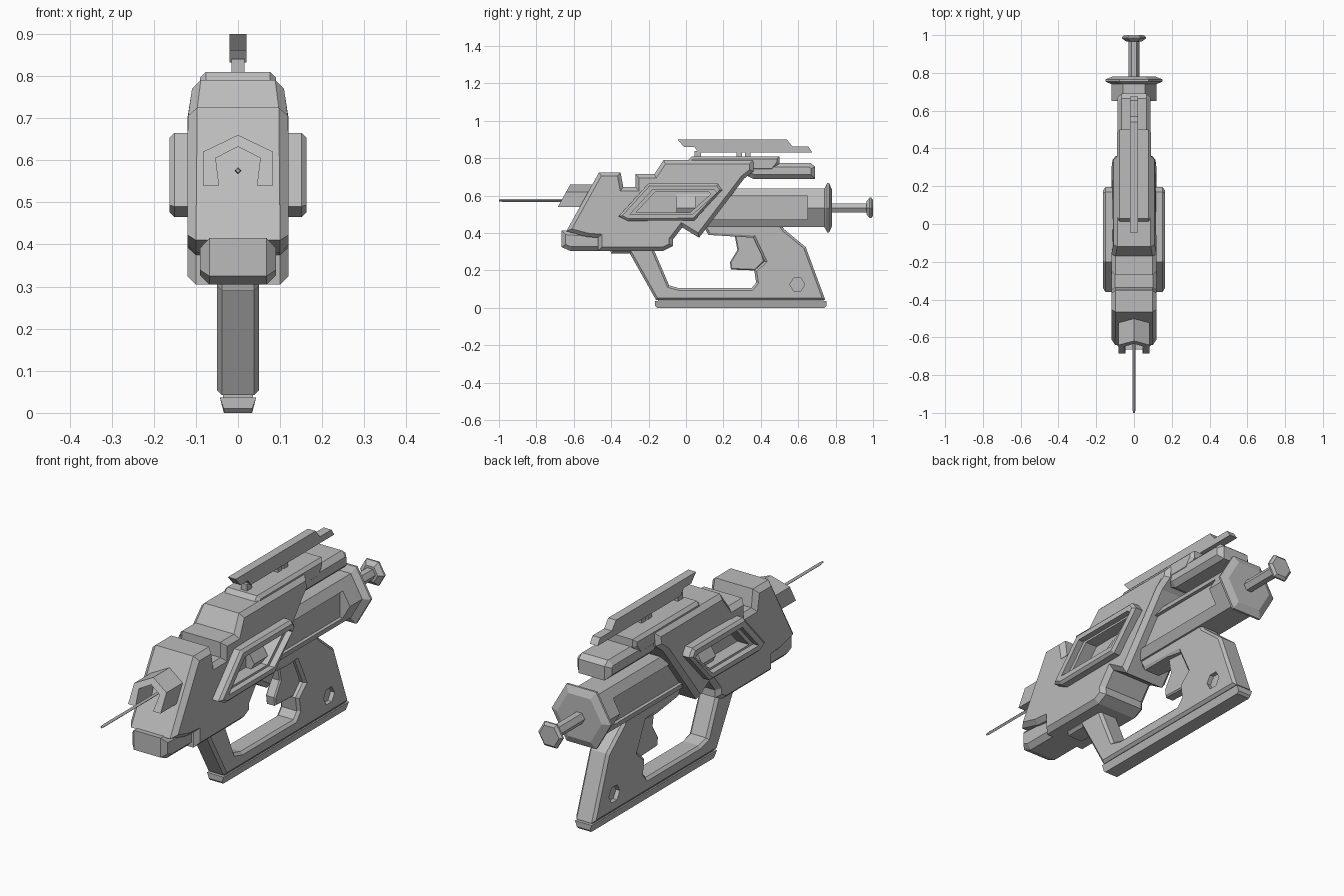
import bpy, bmesh, math
from mathutils import Vector

old = bpy.data.objects.get("Cube")
if old:
    bpy.data.objects.remove(old)

grey = bpy.data.materials.new("plain_grey")
grey.use_nodes = True
grey.diffuse_color = (0.5, 0.5, 0.5, 1)
grey.node_tree.nodes["Principled BSDF"].inputs["Base Color"].default_value = (0.5, 0.5, 0.5, 1)


def finish(name, bm):
    bmesh.ops.recalc_face_normals(bm, faces=bm.faces)
    mesh = bpy.data.meshes.new(name)
    bm.to_mesh(mesh)
    bm.free()
    mesh.materials.append(grey)
    ob = bpy.data.objects.new(name, mesh)
    bpy.context.collection.objects.link(ob)
    return ob


def prism(name, pts, x0, x1, bevel=0.0, both_caps=True):
    """Extrude a (y, z) profile from x0 to x1 and chamfer the rims."""
    bm = bmesh.new()
    face = bm.faces.new([bm.verts.new((x0, y, z)) for y, z in pts])
    ext = bmesh.ops.extrude_face_region(bm, geom=[face])["geom"]
    for v in ext:
        if isinstance(v, bmesh.types.BMVert):
            v.co.x = x1
    if bevel:
        ends = (x0, x1) if both_caps else (x1,)
        rims = [e for e in bm.edges if any(all(abs(v.co.x - x) < 1e-5 for v in e.verts) for x in ends)]
        bmesh.ops.bevel(bm, geom=rims, offset=bevel, segments=1, affect='EDGES', clamp_overlap=True)
    return finish(name, bm)


def slab(name, pts, half, bevel=0.0):
    return prism(name, pts, -half, half, bevel)


def lathe(name, rings, z, sides=6):
    """Many-sided solid along y from (y, radius) rings, corners pointing sideways."""
    bm = bmesh.new()
    loops = []
    for y, r in rings:
        loops.append([bm.verts.new((r * math.cos(k * math.tau / sides), y,
                                    z + r * math.sin(k * math.tau / sides))) for k in range(sides)])
    for a, b in zip(loops, loops[1:]):
        for k in range(sides):
            n = (k + 1) % sides
            bm.faces.new((a[k], a[n], b[n], b[k]))
    bm.faces.new(loops[0])
    bm.faces.new(loops[-1])
    return finish(name, bm)


def cut(target, cutter):
    mod = target.modifiers.new("cut", 'BOOLEAN')
    mod.operation, mod.solver, mod.object = 'DIFFERENCE', 'EXACT', cutter
    bpy.context.view_layer.update()
    ev = target.evaluated_get(bpy.context.evaluated_depsgraph_get())
    mesh = bpy.data.meshes.new_from_object(ev)
    target.modifiers.clear()
    target.data = mesh


def discard(ob):
    bpy.data.objects.remove(ob)


def rect(y0, y1, z0, z1):
    return [(y0, z0), (y1, z0), (y1, z1), (y0, z1)]


# Main body shell, narrowing toward the top
body = slab("body", [
    (-.64, .41), (-.465, .725), (-.35, .725), (-.335, .645), (-.27, .645), (-.27, .715),
    (-.17, .715), (-.12, .79), (.36, .79), (.36, .73), (.31, .69), (.07, .375), (-.02, .43),
    (-.07, .365), (-.07, .33), (-.12, .305), (-.47, .305), (-.47, .375), (-.53, .38)], .12, .02)
for v in body.data.vertices:
    if v.co.z > .7:
        v.co.x *= 1 - (v.co.z - .7) * 1.3

# Lower nose block
nose = slab("nose_block", [(-.665, .325), (-.62, .305), (-.44, .305), (-.44, .42), (-.52, .405), (-.665, .415)],
            .09, .022)

# Framed side panels with a stepped recess
panel = [(-.36, .49), (-.2, .665), (.17, .665), (.195, .63), (.045, .468), (-.31, .465)]
opening = [(-.3, .5), (-.18, .63), (.15, .63), (.165, .615), (.035, .5)]
centre = Vector((-.07, .565))
inner = [tuple(centre + (Vector(p) - centre) * .86) for p in opening]
for side, label in ((1, "left"), (-1, "right")):
    frame = prism(label + "_side_panel", panel, side * .1, side * .163, .012, False)
    for pts, depth in ((opening, .135), (inner, .075)):
        tool = prism("cutter", pts, side * depth, side * .2)
        cut(frame, tool)
        cut(body, tool)
        discard(tool)

# Top rail, rear housing and sight bar on posts
slab("top_rail", [(0, .775), (.03, .81), (.5, .81), (.5, .775), (.465, .73), (.04, .73)], .09, .014)
slab("rear_housing", [(.33, .705), (.36, .69), (.69, .69), (.69, .755), (.665, .775), (.33, .775)], .088, .022)
slab("sight_bar", [(-.045, .9), (.54, .9), (.57, .862), (.655, .862), (.675, .832), (.065, .832),
                   (.045, .86), (-.01, .86)], .02)
for i, (a, b) in enumerate(((.045, .08), (.27, .3), (.315, .345))):
    slab("sight_post_%d" % (i + 1), rect(a, b, .8, .84), .015)

# Six-sided rear barrel with long side recesses
barrel = lathe("barrel", [(-.05, .118), (.75, .118)], .535)
for side in (1, -1):
    tool = prism("cutter", rect(.05, .65, .472, .597), side * .066, side * .2)
    cut(barrel, tool)
    discard(tool)
lathe("barrel_flange", [(.74, .12), (.755, .152), (.765, .152), (.78, .115)], .535)
lathe("plunger_rod", [(.77, .028), (.98, .028)], .535)
lathe("plunger_cap", [(.965, .04), (.982, .063), (.99, .063), (1.0, .05)], .535)

# Handle loop with hexagonal recesses in the grip
handle = slab("handle_loop", [
    (-.41, .33), (-.4, .29), (-.3, .29), (-.16, .042), (.745, .042), (.64, .325), (.525, .42),
    (.5, .46), (.08, .46), (.12, .39), (.285, .38), (.36, .375), (.42, .25), (.365, .2), (.375, .135),
    (.35, .105), (-.035, .105), (-.09, .12), (-.18, .33)], .05, .012)
hexagon = [(.595 + .04 * math.cos(k * math.tau / 6), .125 + .04 * math.sin(k * math.tau / 6)) for k in range(6)]
for side in (1, -1):
    tool = prism("cutter", hexagon, side * .03, side * .1)
    cut(handle, tool)
    discard(tool)

# Tapered base strip
base = slab("base_strip", [(-.165, .01), (-.155, 0), (.74, 0), (.75, .01), (.75, .036), (-.165, .036)], .043)
for v in base.data.vertices:
    if v.co.z < .02:
        v.co.x *= .78
slab("base_seam", rect(-.15, .735, .03, .05), .036)

# Trigger
slab("trigger", [(.26, .39), (.275, .31), (.235, .245), (.24, .205), (.37, .2), (.42, .25), (.38, .39)], .025, .006)

# Roofed muzzle bracket, its front leaning back toward the top
outline = [(-.083, .54), (-.083, .62), (0, .66), (.083, .62), (.083, .54),
           (.045, .54), (.053, .605), (0, .632), (-.053, .605), (-.045, .54)]
bm = bmesh.new()
front = [bm.verts.new((x, -.685 + (z - .54) * .55, z)) for x, z in outline]
back = [bm.verts.new((x, -.5, z)) for x, z in outline]
n = len(outline)
for k in range(n):
    m = (k + 1) % n
    bm.faces.new((front[k], front[m], back[m], back[k]))
for ring in (front, back):
    for k in range(n // 2 - 1):
        bm.faces.new((ring[k], ring[k + 1], ring[n - 2 - k], ring[n - 1 - k]))
finish("muzzle_bracket", bm)

# Needle
lathe("needle", [(-1.0, .005), (-.98, .008), (-.5, .008)], .575, 4)
